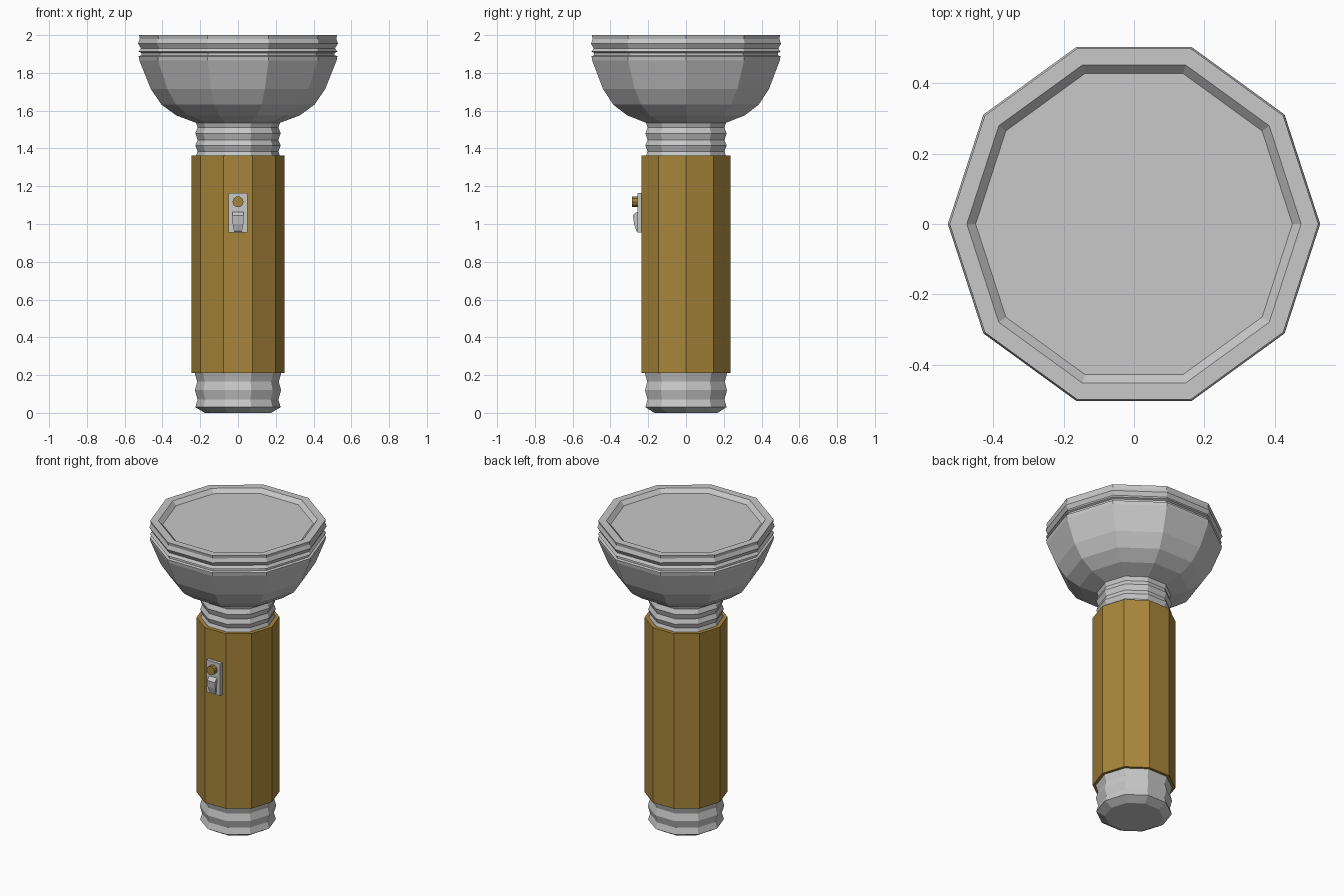
import bpy, bmesh, math

cube = bpy.data.objects.get("Cube")
if cube:
    bpy.data.objects.remove(cube, do_unlink=True)


def material(name, colour):
    m = bpy.data.materials.new(name)
    m.use_nodes = True
    m.diffuse_color = (*colour, 1)
    m.node_tree.nodes["Principled BSDF"].inputs["Base Color"].default_value = (*colour, 1)
    return m


METAL = material("grey metal", (0.58, 0.58, 0.58))
GOLD = material("gold grip", (0.39, 0.235, 0.042))


def finish(name, bm, mat):
    bmesh.ops.recalc_face_normals(bm, faces=bm.faces)
    mesh = bpy.data.meshes.new(name)
    bm.to_mesh(mesh)
    bm.free()
    mesh.materials.append(mat)
    ob = bpy.data.objects.new(name, mesh)
    bpy.context.collection.objects.link(ob)
    return ob


def turned(name, profile, mat, sides=10):
    """Faceted solid of revolution from (radius, height) pairs, capped at both ends."""
    bm = bmesh.new()
    rings = [[bm.verts.new((r * math.cos(math.tau * i / sides),
                            r * math.sin(math.tau * i / sides), z))
              for i in range(sides)] for r, z in profile]
    for low, high in zip(rings, rings[1:]):
        for i in range(sides):
            j = (i + 1) % sides
            bm.faces.new((low[i], low[j], high[j], high[i]))
    bm.faces.new(rings[0])
    bm.faces.new(rings[-1])
    return finish(name, bm, mat)


# Main barrel: ribbed tail cap, grip, ribbed neck
turned("tail_cap", [(0.175, 0), (0.226, 0.03), (0.214, 0.07), (0.228, 0.12),
                    (0.216, 0.165), (0.23, 0.215)], METAL)
turned("grip", [(0.247, 0.21), (0.247, 1.362)], GOLD)
turned("neck", [(0.224, 1.355), (0.214, 1.385), (0.226, 1.415), (0.214, 1.445),
                (0.226, 1.48), (0.214, 1.51), (0.224, 1.54)], METAL)

# Flared head with grooved rim and recessed lens
turned("head", [(0.22, 1.535), (0.327, 1.575), (0.405, 1.632), (0.462, 1.715),
                (0.522, 1.865), (0.526, 1.888), (0.512, 1.893), (0.512, 1.906),
                (0.526, 1.912), (0.514, 1.93), (0.529, 1.955), (0.52, 1.98),
                (0.524, 2.0), (0.475, 2.0), (0.45, 1.975)], METAL)


def prism(name, outline, half_width, mat):
    """Side outline of (y, z, width factor) extruded symmetrically across x."""
    bm = bmesh.new()
    a, b = [[bm.verts.new((s * half_width * w, y, z)) for y, z, w in outline]
            for s in (-1, 1)]
    bm.faces.new(a)
    bm.faces.new(b)
    for i in range(len(a)):
        j = (i + 1) % len(a)
        bm.faces.new((a[i], a[j], b[j], b[i]))
    return finish(name, bm, mat)


# Switch plate, slider and button on the front face
prism("switch_plate", [(-0.23, 0.955, 1), (-0.257, 0.955, 1),
                       (-0.257, 1.165, 1), (-0.23, 1.165, 1)], 0.05, METAL)
prism("switch_slider", [(-0.25, 0.957, 0.75), (-0.262, 0.962, 0.75), (-0.275, 1.0, 1),
                        (-0.281, 1.045, 1), (-0.27, 1.058, 1), (-0.25, 1.068, 1)],
      0.028, METAL)
button = turned("switch_button", [(0.029, 0), (0.029, 0.036)], GOLD)
button.location = (0, -0.25, 1.117)
button.rotation_euler.x = math.pi / 2
